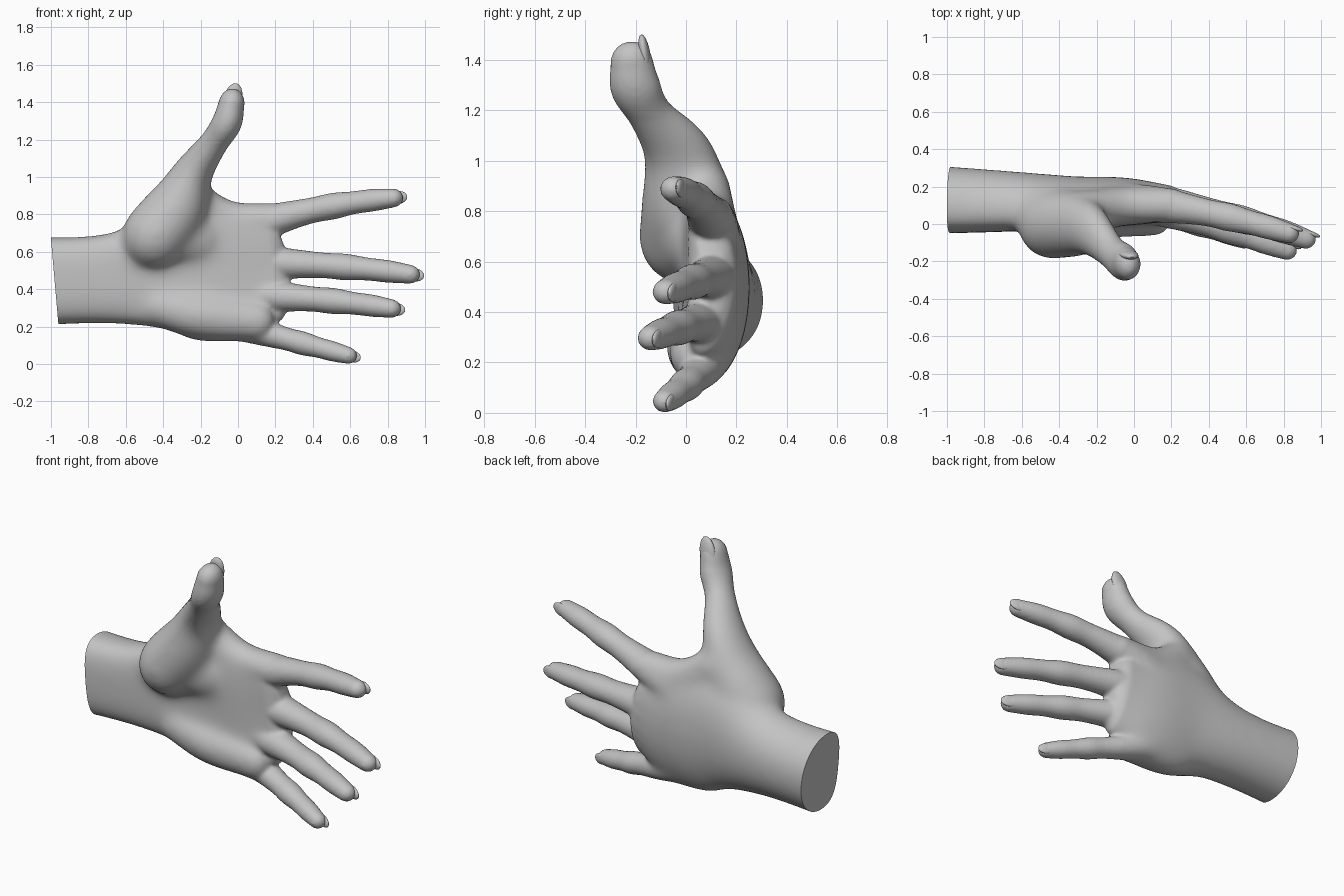
import bpy, bmesh, math
from mathutils import Vector, Matrix

if "Cube" in bpy.data.objects:
    bpy.data.objects.remove(bpy.data.objects["Cube"])

SIDES = 28
DORSAL = Vector((0, 1, 0))

skin = bpy.data.materials.new("plain grey")
skin.use_nodes = True
grey = (0.55, 0.55, 0.55, 1)
skin.diffuse_color = grey
skin.node_tree.nodes["Principled BSDF"].inputs["Base Color"].default_value = grey


def refine(stations, steps=5):
    """Smooth interpolation through stations of x, y, z, side radius, back radius."""
    p = [Vector(s) for s in stations]
    p = [p[0] * 2 - p[1]] + p + [p[-1] * 2 - p[-2]]
    out = []
    for a, b, c, d in zip(p, p[1:], p[2:], p[3:]):
        for i in range(steps):
            t = i / steps
            out.append((b * 2 + (c - a) * t + (a * 2 - b * 5 + c * 4 - d) * t * t
                        + (b * 3 - a - c * 3 + d) * t ** 3) * 0.5)
    return out + [p[-2]]


def frame(a, b):
    """Directions along the path, to its side and towards the back of the hand."""
    along = (b - a).normalized()
    back = (DORSAL - along * DORSAL.dot(along)).normalized()
    return along, along.cross(back), back


def rounded_end(row, sign, steps=5):
    """Shrinking rings that close a tube with a dome."""
    centre, axes, rs, rd = row
    rings = []
    for i in range(steps):
        a = math.pi / 2 * (i + 0.8) / steps
        rings.append((centre + axes[0] * sign * rd * math.sin(a), axes,
                      rs * math.cos(a), rd * math.cos(a)))
    return rings


def loft(bm, stations, power=2.0, arch=0.0):
    """Closed tube with rounded ends."""
    path = refine(stations)
    rows = []
    for i, s in enumerate(path):
        before, after = path[max(i - 1, 0)], path[min(i + 1, len(path) - 1)]
        rows.append((s.to_3d(), frame(before.to_3d(), after.to_3d()), s[3], s[4]))
    rows = rounded_end(rows[0], -1)[::-1] + rows + rounded_end(rows[-1], 1)
    rings = []
    for centre, (along, side, back), rs, rd in rows:
        ring = []
        for k in range(SIDES):
            a = math.tau * k / SIDES
            c, s = math.cos(a), math.sin(a)
            u = math.copysign(abs(c) ** (2 / power), c)
            v = math.copysign(abs(s) ** (2 / power), s)
            ring.append(bm.verts.new(centre + side * u * rs + back * (v * rd - arch * u * u)))
        rings.append(ring)
    faces = [bm.faces.new(rings[0][::-1]), bm.faces.new(rings[-1])]
    for r, q in zip(rings, rings[1:]):
        for k in range(SIDES):
            j = (k + 1) % SIDES
            faces.append(bm.faces.new((r[k], r[j], q[j], q[k])))
    bmesh.ops.recalc_face_normals(bm, faces=faces)


def finger(base, bend, tip, size):
    """Stations along a bent finger; the widths swell at the joints."""
    base, bend, tip = Vector(base), Vector(bend), Vector(tip)
    widths = (1.4, 1.38, 1.28, 1.12, 1.02, 1.06, .92, .9, .76)
    stations = []
    for i, width in enumerate(widths):
        t = i / (len(widths) - 1)
        point = base.lerp(bend, t).lerp(bend.lerp(tip, t), t)
        stations.append((*point, width * size, width * size * 1.06))
    return stations


def add_object(name, mesh, angle):
    """Link a mesh in the skin colour, smooth below the given edge angle."""
    mesh.materials.clear()
    mesh.materials.append(skin)
    obj = bpy.data.objects.new(name, mesh)
    bpy.context.collection.objects.link(obj)
    bpy.ops.object.select_all(action='DESELECT')
    obj.select_set(True)
    bpy.context.view_layer.objects.active = obj
    bpy.ops.object.shade_smooth_by_angle(angle=math.radians(angle))
    return obj


def to_mesh(bm, name):
    mesh = bpy.data.meshes.new(name)
    bm.to_mesh(mesh)
    bm.free()
    return mesh


# Digits
digits = {
    "thumb": [(-.44, 0, .69, .18, .19), (-.33, 0, .83, .17, .18), (-.24, -.03, 1.02, .11, .145),
              (-.13, -.14, 1.18, .077, .09), (-.06, -.2, 1.29, .08, .1), (-.035, -.215, 1.39, .07, .085)],
    "index_finger": finger((0, .12, .71), (.4, .08, .85), (.83, -.05, .888), .067),
    "middle_finger": finger((0, .13, .54), (.46, .08, .545), (.92, -.08, .48), .067),
    "ring_finger": finger((0, .12, .37), (.41, .01, .36), (.82, -.14, .297), .066),
    "little_finger": finger((-.05, .1, .22), (.27, .04, .13), (.59, -.085, .046), .06),
}

bm = bmesh.new()
# Wrist and palm
loft(bm, [(-1.2, .135, .44, .245, .19), (-.8, .125, .45, .235, .17), (-.55, .12, .47, .27, .155),
          (-.3, .12, .51, .37, .135), (-.05, .12, .49, .375, .13), (.17, .11, .52, .3, .1)],
     power=2.3, arch=.045)
# Muscle pads: little finger side, thumb side, web between thumb and index finger
loft(bm, [(-.42, .05, .31, .11, .11), (-.2, .04, .26, .125, .12), (.1, .03, .23, .105, .095)])
loft(bm, [(-.42, .02, .68, .15, .16), (-.2, .06, .67, .15, .12)])
loft(bm, [(-.26, .08, .89, .11, .1), (-.06, .1, .77, .11, .1), (.2, .1, .775, .085, .09)])
for stations in digits.values():
    loft(bm, stations)
hand = add_object("hand", to_mesh(bm, "hand parts"), 50)

# Blend all parts into one skin
remesh = hand.modifiers.new("blend", 'REMESH')
remesh.mode = 'VOXEL'
remesh.voxel_size = .011
smooth = hand.modifiers.new("soften", 'SMOOTH')
smooth.factor = .5
smooth.iterations = 8
depsgraph = bpy.context.evaluated_depsgraph_get()
bm = bmesh.new()
bm.from_mesh(hand.evaluated_get(depsgraph).to_mesh())
bpy.data.objects.remove(hand)

# Soften the palm more than the fingers, fading out towards them
for step in range(60):
    limit = .18 * step / 60
    palm = [v for v in bm.verts if v.co.x < limit and v.co.z < 1 + limit]
    bmesh.ops.smooth_vert(bm, verts=palm, factor=.5, use_axis_x=True, use_axis_y=True, use_axis_z=True)

# Cut the wrist flat
bmesh.ops.bisect_plane(bm, geom=bm.verts[:] + bm.edges[:] + bm.faces[:],
                       plane_co=(-.98, 0, .44), plane_no=(-1, 0, -.087), clear_outer=True)
bmesh.ops.holes_fill(bm, edges=[e for e in bm.edges if e.is_boundary], sides=0)
add_object("hand", to_mesh(bm, "hand"), 50)

# Nails
for name, stations in digits.items():
    before, end = Vector(stations[-2]), Vector(stations[-1])
    along, side, back = frame(before.to_3d(), end.to_3d())
    rs, rd = end[3], end[4]
    centre = end.to_3d() + along * rd * .15 + back * rd * .64
    turn = Matrix((along, side, back)).transposed().to_4x4()
    size = Matrix.Diagonal((rd * 1.12, rs * .72, rd * .28, 1))
    bm = bmesh.new()
    bmesh.ops.create_uvsphere(bm, u_segments=20, v_segments=10, radius=1,
                              matrix=Matrix.Translation(centre) @ turn @ size)
    add_object(name + "_nail", to_mesh(bm, name + " nail"), 60)
